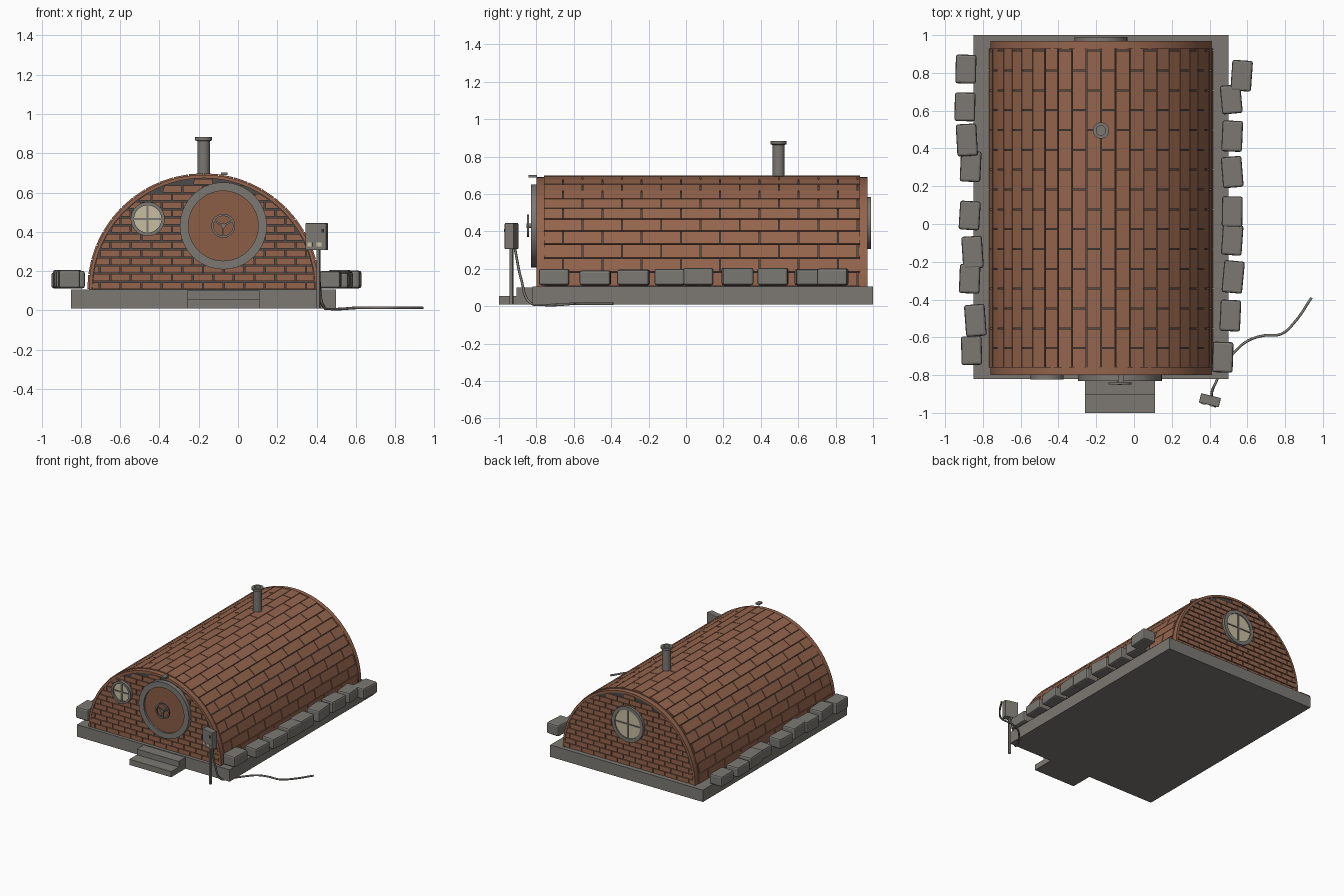
import bpy, bmesh, random
from math import sin, cos, pi, sqrt, radians
from mathutils import Matrix, Vector

random.seed(4)
cube = bpy.data.objects.get("Cube")
if cube:
    bpy.data.objects.remove(cube, do_unlink=True)


def material(name, r, g, b):
    m = bpy.data.materials.new(name)
    m.use_nodes = True
    m.diffuse_color = (r, g, b, 1)
    m.node_tree.nodes["Principled BSDF"].inputs["Base Color"].default_value = (r, g, b, 1)
    return m


BRICK = material("brick", 0.30, 0.13, 0.075)
DOOR = material("door_brown", 0.26, 0.11, 0.062)
STONE = material("stone_grey", 0.20, 0.19, 0.17)
MORTAR = material("mortar", 0.075, 0.07, 0.065)
CREAM = material("cream_glass", 0.58, 0.51, 0.36)
DARK = material("dark_metal", 0.07, 0.07, 0.065)

CX, Z0 = -0.175, 0.105          # vault axis
FRONT, BACK = -0.80, 0.97       # vault ends


def finish(name, bm, mat, smooth=False):
    bmesh.ops.recalc_face_normals(bm, faces=bm.faces)
    me = bpy.data.meshes.new(name)
    bm.to_mesh(me)
    bm.free()
    me.materials.append(mat)
    if smooth:
        for p in me.polygons:
            p.use_smooth = True
        me.set_sharp_from_angle(angle=radians(35))
    ob = bpy.data.objects.new(name, me)
    bpy.context.collection.objects.link(ob)
    return ob


def add_prism(bm, pts, y0, y1):
    """Extrude an x-z outline along y."""
    a = [bm.verts.new((x, y0, z)) for x, z in pts]
    b = [bm.verts.new((x, y1, z)) for x, z in pts]
    bm.faces.new(a)
    bm.faces.new(b[::-1])
    n = len(pts)
    for i in range(n):
        j = (i + 1) % n
        bm.faces.new((a[i], b[i], b[j], a[j]))


def box(name, loc, size, mat, rot=0, bevel=0):
    bm = bmesh.new()
    bmesh.ops.create_cube(bm, size=1, matrix=Matrix.Diagonal((*size, 1)))
    ob = finish(name, bm, mat)
    ob.location = loc
    ob.rotation_euler.z = rot
    if bevel:
        mod = ob.modifiers.new("bevel", "BEVEL")
        mod.width, mod.segments = bevel, 2
    return ob


def lathe(name, profile, loc, mat, along_y=False, seg=40):
    """Revolve a closed (radius, height) outline."""
    bm = bmesh.new()
    vs = [bm.verts.new((r, 0, h)) for r, h in profile]
    n = len(vs)
    es = [bm.edges.new((vs[i], vs[(i + 1) % n])) for i in range(n)]
    bmesh.ops.spin(bm, geom=vs + es, cent=(0, 0, 0), axis=(0, 0, 1), angle=2 * pi, steps=seg)
    bmesh.ops.remove_doubles(bm, verts=bm.verts, dist=1e-5)
    ob = finish(name, bm, mat, True)
    ob.location = loc
    if along_y:
        ob.rotation_euler.x = pi / 2     # height now points to the front
    return ob


def ring(name, r0, r1, depth, loc, mat, along_y=True):
    return lathe(name, [(r0, 0), (r1, 0), (r1, depth), (r0, depth)], loc, mat, along_y)


def disc(name, r, depth, loc, mat, along_y=True):
    return ring(name, 0, r, depth, loc, mat, along_y)


def tube(name, pts, radius, mat):
    cu = bpy.data.curves.new(name, "CURVE")
    cu.dimensions = "3D"
    cu.bevel_depth, cu.bevel_resolution, cu.use_fill_caps = radius, 2, True
    cu.resolution_u = 8
    sp = cu.splines.new("BEZIER")
    sp.bezier_points.add(len(pts) - 1)
    for bp, co in zip(sp.bezier_points, pts):
        bp.co = co
        bp.handle_left_type = bp.handle_right_type = "AUTO"
    cu.materials.append(mat)
    ob = bpy.data.objects.new(name, cu)
    bpy.context.collection.objects.link(ob)


def arc(r, a0, a1, n):
    return [(CX + r * cos(a0 + (a1 - a0) * i / n), Z0 + r * sin(a0 + (a1 - a0) * i / n))
            for i in range(n + 1)]


# foundation slab and steps
box("foundation", (CX, 0.09, 0.0575), (1.35, 1.82, 0.095), STONE)
box("lower_step", (-0.075, -0.91, 0.0325), (0.37, 0.18, 0.045), STONE)
box("upper_step", (-0.075, -0.8625, 0.0775), (0.37, 0.085, 0.045), STONE)

# mortar core of the vault
bm = bmesh.new()
add_prism(bm, arc(0.58, 0, pi, 48), FRONT + 0.008, BACK - 0.008)
finish("vault_core", bm, MORTAR, True)

# plain brick rims at both ends
for name, y0, y1 in (("front_rim", FRONT, -0.757), ("back_rim", 0.928, BACK)):
    bm = bmesh.new()
    add_prism(bm, arc(0.585, 0, pi, 48) + arc(0.568, pi, 0, 48), y0, y1)
    finish(name, bm, BRICK, True)

# roof tiles in running bond
bm = bmesh.new()
ROWS, LENGTH, GAP = 24, 0.21, 0.005
Y0, Y1 = -0.76, 0.93
for row in range(ROWS):
    a0, a1 = pi * row / ROWS + 0.004, pi * (row + 1) / ROWS - 0.004
    y = Y0 - (row % 2) * LENGTH / 2
    while y < Y1 - 0.01:
        s, e = max(y, Y0), min(y + LENGTH - GAP, Y1)
        if e - s > 0.01:
            add_prism(bm, arc(0.593, a0, a1, 1) + arc(0.572, a1, a0, 1), s, e)
        y += LENGTH
finish("roof_tiles", bm, BRICK)


# brick courses on the end walls, clipped to the arch
def brick_wall(name, y0, y1, r=0.566, h=0.041, length=0.105, gap=0.007):
    bm = bmesh.new()
    for row in range(int(r / h) + 1):
        z0, z1 = row * h + gap / 2, min((row + 1) * h - gap / 2, r - 0.002)
        if z1 - z0 < 0.004:
            continue
        w0, w1 = sqrt(r * r - z0 * z0), sqrt(r * r - z1 * z1)
        x = -7 * length + (row % 2) * length / 2
        while x < w0:
            l, rt = x, x + length - gap
            pts = [(max(l, -w0), z0), (min(rt, w0), z0), (min(rt, w1), z1), (max(l, -w1), z1)]
            if pts[1][0] - pts[0][0] > 0.008 and pts[2][0] - pts[3][0] > 0.001:
                add_prism(bm, [(CX + px, Z0 + pz) for px, pz in pts], y0, y1)
            x += length
    finish(name, bm, BRICK)


brick_wall("front_bricks", FRONT, FRONT + 0.02)
brick_wall("back_bricks", BACK - 0.02, BACK)

# round door with frame and wheel handle
DX, DZ = -0.075, 0.43
ring("door_frame", 0.178, 0.222, 0.035, (DX, -0.795, DZ), STONE)
disc("door_panel", 0.18, 0.02, (DX, -0.795, DZ), DOOR)
ring("handle_wheel", 0.05, 0.061, 0.01, (DX, -0.84, DZ), STONE)
disc("handle_stem", 0.012, 0.04, (DX, -0.812, DZ), STONE)
for k in range(3):
    a = pi / 6 + k * 2 * pi / 3
    spoke = box(f"handle_spoke_{k + 1}", (DX + 0.027 * cos(a), -0.845, DZ + 0.027 * sin(a)),
                (0.054, 0.008, 0.009), STONE)
    spoke.rotation_euler.y = -a
box("door_lamp", (-0.07, -0.82, 0.695), (0.032, 0.045, 0.012), STONE)


# round windows with cross bars
def window(name, x, y, z, r, side):
    back = 0.02 if side > 0 else 0
    ring(name + "_frame", r * 0.8, r, 0.025, (x, y + back, z), STONE)
    disc(name + "_glass", r * 0.82, 0.012, (x, y + back * 0.6, z), CREAM)
    bar = (x, y + side * 0.012, z)
    box(name + "_bar_upright", bar, (0.01, 0.012, r * 1.62), STONE)
    box(name + "_bar_across", bar, (r * 1.62, 0.012, 0.01), STONE)


window("front_window", -0.46, FRONT + 0.002, 0.465, 0.087, -1)
window("back_window", CX, BACK, 0.445, 0.14, 1)

# chimney pipe, open at the top
lathe("chimney", [(0, 0.64), (0.032, 0.64), (0.032, 0.862), (0.043, 0.866), (0.043, 0.882),
                  (0.025, 0.882), (0.025, 0.83), (0, 0.83)], (CX, 0.495, 0), STONE, seg=28)

# border stones along both sides
right_side = [(-.89, .82), (-.895, .62), (-.885, .445), (-.865, .305), (-.87, .045),
              (-.855, -.15), (-.87, -.29), (-.84, -.51), (-.86, -.67)]
left_side = [(.57, .785), (.515, .66), (.52, .465), (.52, .275), (.52, .065),
             (.52, -.085), (.525, -.28), (.51, -.485), (.47, -.705)]
for side, spots in (("right", right_side), ("left", left_side)):
    for i, (x, y) in enumerate(spots):
        h = random.uniform(0.078, 0.095)
        box(f"{side}_border_stone_{i + 1}", (x, y, 0.112 + h / 2),
            (0.109, random.uniform(0.15, 0.175), h), STONE,
            radians(random.uniform(-6, 6)), 0.012)

# control box on a post, with its cable
TURN = radians(-14)
BOX = Vector((0.402, -0.933, 0.375))
box("control_post", (0.41, -0.933, 0.16), (0.016, 0.016, 0.30), STONE, TURN)
box("control_box", BOX, (0.108, 0.05, 0.138), STONE, TURN, 0.004)
turn = Matrix.Rotation(TURN, 3, "Z")
for i, (dx, dz, w, mat) in enumerate(((-0.03, -0.04, 0.026, CREAM), (0.018, -0.04, 0.026, CREAM),
                                      (0.034, 0.03, 0.012, DARK))):
    box(f"control_plate_{i + 1}", BOX + turn @ Vector((dx, -0.027, dz)), (w, 0.006, 0.018), mat, TURN)
tube("cable", [(.41, -.915, .31), (.415, -.88, .14), (.435, -.835, .02), (.47, -.76, .007),
               (.53, -.68, .007), (.60, -.62, .012), (.68, -.592, .012), (.78, -.582, .012),
               (.85, -.52, .012), (.94, -.39, .012)], 0.007, STONE)
